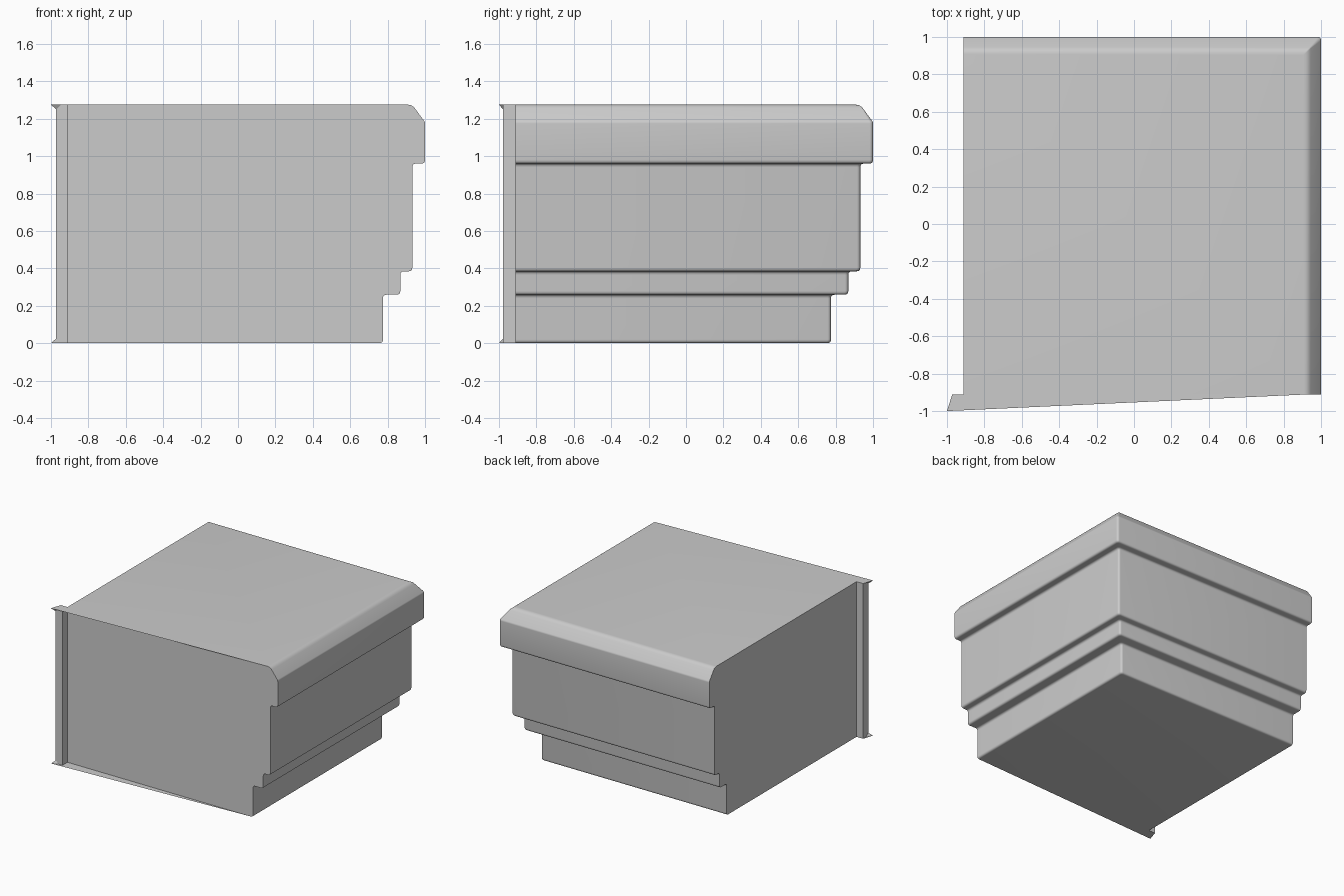
import bpy, bmesh, math
from mathutils import Vector

if "Cube" in bpy.data.objects:
    bpy.data.objects.remove(bpy.data.objects["Cube"])

TOP = 1.275     # overall height
CUT = -0.912    # plane of the two flat cut faces


def finish(name, bm, smooth=False):
    me = bpy.data.meshes.new(name)
    bmesh.ops.recalc_face_normals(bm, faces=bm.faces)
    bm.to_mesh(me)
    bm.free()
    ob = bpy.data.objects.new(name, me)
    bpy.context.collection.objects.link(ob)
    if smooth:
        bpy.ops.object.select_all(action='DESELECT')
        ob.select_set(True)
        bpy.context.view_layer.objects.active = ob
        bpy.ops.object.shade_smooth_by_angle(angle=math.radians(30))
    return ob


def rounded(corners, start, end, segs=4):
    """Round each (r, z, setback) corner of the profile."""
    pts = [Vector(start)] + [Vector(c[:2]) for c in corners] + [Vector(end)]
    out = []
    for i, c in enumerate(corners, 1):
        p = pts[i]
        a = p + (pts[i - 1] - p).normalized() * c[2]
        b = p + (pts[i + 1] - p).normalized() * c[2]
        for k in range(segs + 1):
            t = k / segs
            out.append(a * (1 - t) ** 2 + p * 2 * t * (1 - t) + b * t * t)
    return out


# Moulding profile: outward distance, height, corner setback
profile = rounded([
    (0.775, 0, .02), (0.775, 0.259, .02), (0.868, 0.259, .02),
    (0.868, 0.384, .02), (0.932, 0.384, .02), (0.932, 0.96, .02),
    (1.0, 0.96, .02), (1.0, 1.182, .008), (0.931, TOP, .024)],
    (0.6, 0), (0.6, TOP))

# Corner block: the profile runs along +x, round the corner, along +y
bm = bmesh.new()
rings = []
for r, z in profile:
    c = 0.018 if z < 1.19 else 0.006
    ring = [(r, CUT)]
    for k in range(5):
        a = math.radians(22.5 * k)
        ring.append((r - c + c * math.cos(a), r - c + c * math.sin(a)))
    ring.append((CUT, r))
    rings.append([bm.verts.new((x, y, z)) for x, y in ring])
for lo, hi in zip(rings, rings[1:]):
    for i in range(len(lo) - 1):
        bm.faces.new((lo[i], lo[i + 1], hi[i + 1], hi[i]))
low = bm.verts.new((CUT, CUT, 0))
high = bm.verts.new((CUT, CUT, TOP))
bm.faces.new([low] + rings[0])
bm.faces.new([high] + rings[-1])
bm.faces.new([low] + [r[0] for r in rings] + [high])
bm.faces.new([low] + [r[-1] for r in rings] + [high])
finish("moulded_corner_block", bm, smooth=True)

# Thin square post on the inner corner
PX, PY = -0.972, -0.978
bm = bmesh.new()
ends = [[bm.verts.new((x, y, z)) for x, y in
         ((PX, PY), (CUT, PY), (CUT, CUT), (PX, CUT))] for z in (0, TOP)]
for i in range(4):
    j = (i + 1) % 4
    bm.faces.new((ends[0][i], ends[0][j], ends[1][j], ends[1][i]))
finish("corner_post", bm)

# Tapered sheets at top and bottom, each with a small flare to the post
for name, z, dz, reach in (("top_sheet", TOP, -.025, 0.907),
                           ("bottom_sheet", 0, .025, 0.755)):
    bm = bmesh.new()
    v = [bm.verts.new((x, y, z)) for x, y in
         ((-1, -1), (reach, CUT), (CUT, CUT), (PX, CUT))]
    bm.faces.new(v)
    foot = bm.verts.new((PX, PY, z + dz))
    side = bm.verts.new((PX, -0.95, z))
    front = bm.verts.new((-0.945, PY, z))
    bm.faces.new((v[0], foot, side))
    bm.faces.new((v[0], front, foot))
    finish(name, bm)
